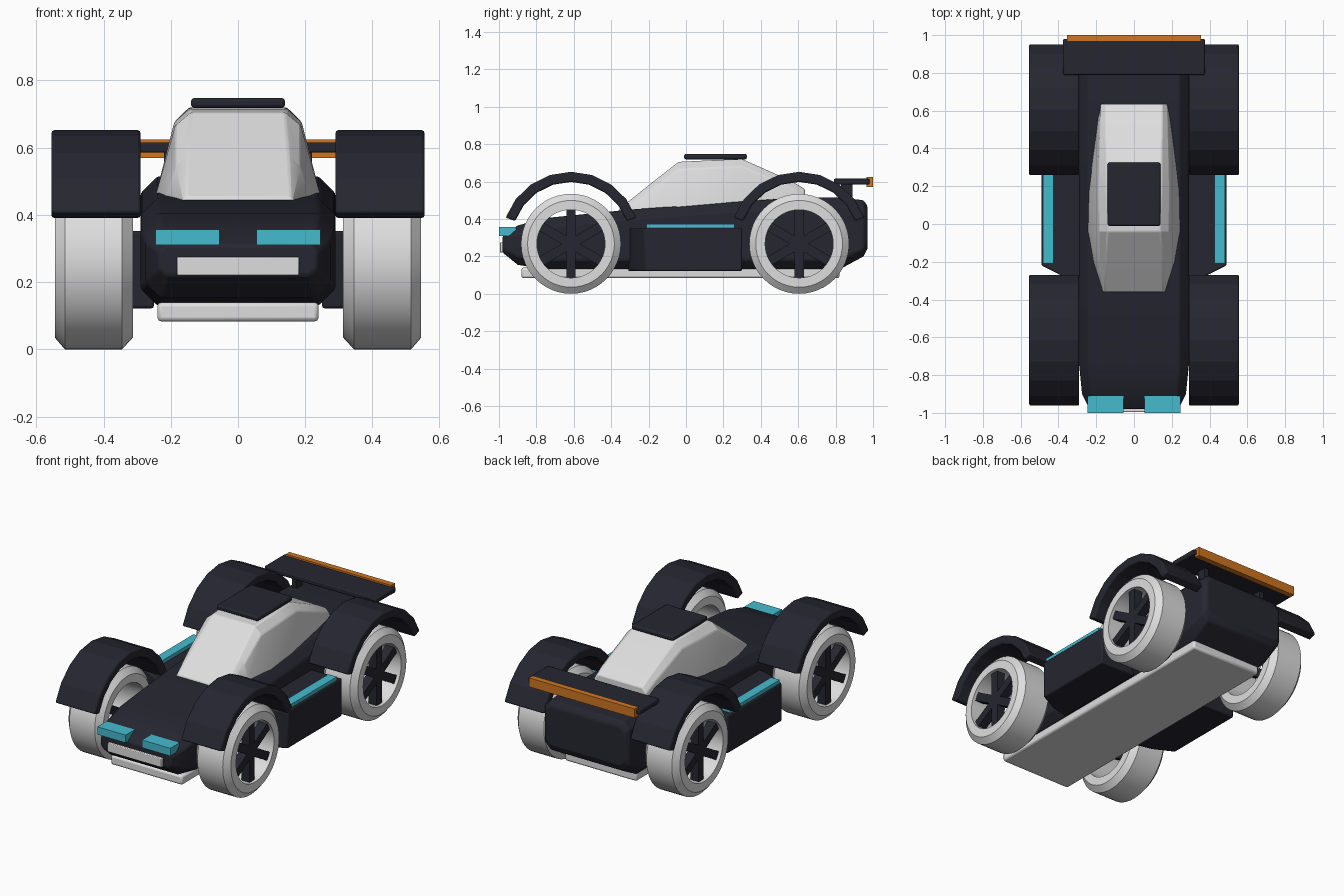
import bpy, bmesh
from math import sin, cos, pi, radians

cube = bpy.data.objects.get("Cube")
if cube:
    bpy.data.objects.remove(cube, do_unlink=True)


def material(name, rgb):
    m = bpy.data.materials.new(name)
    m.use_nodes = True
    m.diffuse_color = (*rgb, 1)
    m.node_tree.nodes["Principled BSDF"].inputs["Base Color"].default_value = (*rgb, 1)
    return m


DARK = material("dark navy", (0.019, 0.019, 0.030))
LIGHT = material("light grey", (0.73, 0.73, 0.73))
CYAN = material("cyan", (0.06, 0.50, 0.62))
ORANGE = material("orange", (0.62, 0.18, 0.015))


def skin(name, rings, mat, closed=False, bevel=0, smooth=25):
    """Skin equal-length loops of points; cap the ends unless closed."""
    bm = bmesh.new()
    loops = [[bm.verts.new(p) for p in ring] for ring in rings]
    pairs = list(zip(loops, loops[1:]))
    if closed:
        pairs.append((loops[-1], loops[0]))
    else:
        bm.faces.new(loops[0])
        bm.faces.new(loops[-1])
    n = len(loops[0])
    for a, b in pairs:
        for i in range(n):
            j = (i + 1) % n
            bm.faces.new((a[i], a[j], b[j], b[i]))
    bmesh.ops.recalc_face_normals(bm, faces=bm.faces)
    mesh = bpy.data.meshes.new(name)
    bm.to_mesh(mesh)
    bm.free()
    mesh.materials.append(mat)
    ob = bpy.data.objects.new(name, mesh)
    bpy.context.collection.objects.link(ob)
    if bevel:
        mod = ob.modifiers.new("bevel", "BEVEL")
        mod.width, mod.segments = bevel, 2
        mod.limit_method, mod.angle_limit = "ANGLE", radians(30)
    bpy.ops.object.select_all(action="DESELECT")
    ob.select_set(True)
    bpy.context.view_layer.objects.active = ob
    bpy.ops.object.shade_smooth_by_angle(angle=radians(smooth))
    return ob


def box(name, x, y, z, mat, bevel=0):
    rings = [[(x[0], v, z[0]), (x[1], v, z[0]), (x[1], v, z[1]), (x[0], v, z[1])] for v in y]
    return skin(name, rings, mat, bevel=bevel)


def mirrored(y, half):
    """Full section at y from a half section of (x, z) points."""
    return [(x, y, z) for x, z in half] + [(-x, y, z) for x, z in reversed(half)]


# Body: chamfered sections (y, half width, bottom, top) along the length
def hull(y, w, lo, hi, c):
    return mirrored(y, [(w - c, lo), (w, lo + c), (w, hi - c), (w - c, hi)])


sections = [(-0.98, 0.235, 0.22, 0.31, 0.02), (-0.9, 0.275, 0.155, 0.365, 0.045),
            (-0.75, 0.29, 0.13, 0.405, 0.05), (-0.3, 0.29, 0.13, 0.45, 0.05),
            (0.6, 0.29, 0.13, 0.515, 0.05), (0.82, 0.29, 0.13, 0.515, 0.05),
            (0.95, 0.285, 0.2, 0.5, 0.04), (0.97, 0.265, 0.24, 0.47, 0.03)]
skin("body", [hull(*s) for s in sections], DARK, bevel=0.008)
box("floor_plate", (-0.24, 0.24), (-0.88, 0.82), (0.083, 0.14), LIGHT, 0.012)
box("front_bumper_strip", (-0.182, 0.182), (-0.995, -0.95), (0.22, 0.275), LIGHT, 0.004)

# Canopy: (y, base width, shoulder width and height, top width and height)
canopy = [(-0.36, 0.165, 0.163, 0.445, 0.155, 0.452),
          (-0.2, 0.215, 0.185, 0.545, 0.15, 0.58),
          (-0.04, 0.246, 0.187, 0.665, 0.14, 0.705),
          (0.16, 0.246, 0.19, 0.675, 0.145, 0.715),
          (0.3, 0.232, 0.187, 0.68, 0.145, 0.72),
          (0.56, 0.2, 0.18, 0.57, 0.15, 0.605),
          (0.635, 0.18, 0.175, 0.53, 0.15, 0.56)]
skin("canopy", [mirrored(y, [(b, 0.43), (b, 0.455 if y > -0.3 else 0.44), (s, sz), (t, tz)])
                for y, b, s, sz, t, tz in canopy], LIGHT, bevel=0.006)
box("roof_panel", (-0.14, 0.14), (-0.01, 0.325), (0.718, 0.748), DARK, 0.01)

# Rear wing
box("wing", (-0.375, 0.375), (0.79, 0.98), (0.585, 0.615), DARK, 0.006)
box("wing_edge", (-0.355, 0.355), (0.965, 1.0), (0.57, 0.625), ORANGE)

WHEEL_Z = 0.267
TYRE = [(0.313, 0.182), (0.313, 0.232), (0.345, 0.267),
        (0.515, 0.267), (0.545, 0.232), (0.545, 0.182)]

for side, s in (("left", 1), ("right", -1)):
    # Lamps, side pods, light strips and wing posts
    box(f"headlight_{side}", (s * 0.055, s * 0.245), (-1.0, -0.91), (0.31, 0.357), CYAN)
    plan = [(0.25, -0.31), (0.37, -0.28), (0.49, -0.22), (0.49, 0.3), (0.25, 0.3)]
    skin(f"side_pod_{side}", [[(s * x, y, z) for x, y in plan] for z in (0.122, 0.352)],
         DARK, bevel=0.008)
    box(f"light_strip_{side}", (s * 0.425, s * 0.482), (-0.21, 0.26), (0.345, 0.374), CYAN)
    box(f"wing_post_{side}", (s * 0.19, s * 0.22), (0.83, 0.89), (0.49, 0.59), DARK)

    for end, cy in (("front", -0.615), ("rear", 0.605)):
        # Open tyre ring
        angles = [2 * pi * i / 48 for i in range(48)]
        skin(f"{end}_tyre_{side}",
             [[(s * x, cy + r * cos(a), WHEEL_Z + r * sin(a)) for x, r in TYRE] for a in angles],
             LIGHT, closed=True)
        # Three crossed bars make six spokes
        for k in range(3):
            a = pi / 2 + k * pi / 3
            corners = [(u, v) for u, v in ((-1, -1), (1, -1), (1, 1), (-1, 1))]
            bar = [(cy + 0.184 * u * cos(a) - 0.025 * v * sin(a),
                    WHEEL_Z + 0.184 * u * sin(a) + 0.025 * v * cos(a)) for u, v in corners]
            skin(f"{end}_spoke_{side}_{k + 1}",
                 [[(s * x, y, z) for y, z in bar] for x in (0.47, 0.525)], DARK)
        # Faceted mudguard arc
        arc = [radians(20 + 140 * i / 8) for i in range(9)]
        rect = [(0.29, 0.318), (0.29, 0.372), (0.555, 0.372), (0.555, 0.318)]
        skin(f"{end}_mudguard_{side}",
             [[(s * x, cy + r * cos(a), 0.28 + r * sin(a)) for x, r in rect] for a in arc],
             DARK, bevel=0.008, smooth=12)
